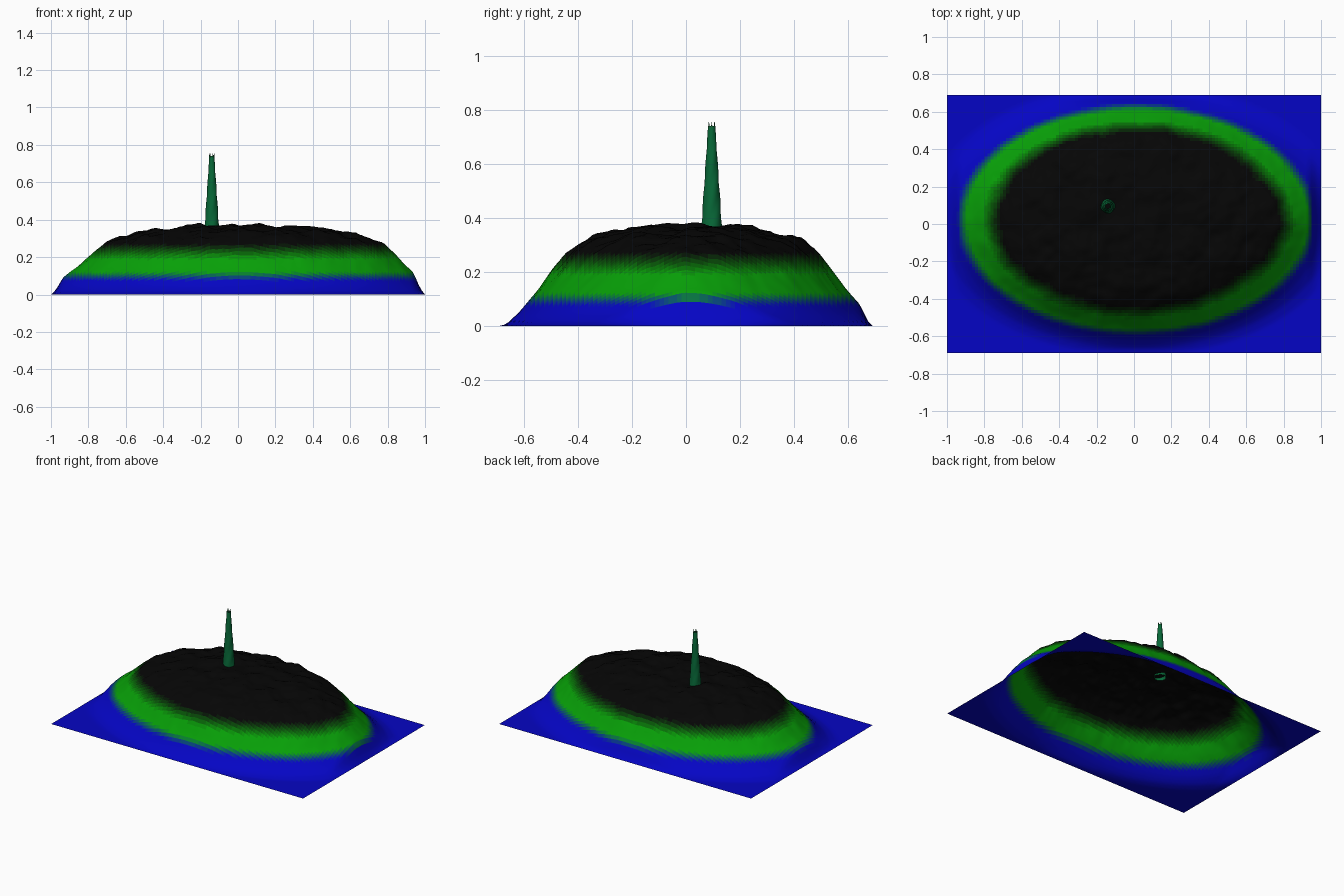
import bpy, bmesh
from math import sin, cos, pi, hypot
from mathutils import Vector, noise

if "Cube" in bpy.data.objects:
    bpy.data.objects.remove(bpy.data.objects["Cube"])

TX, TY = -0.14, 0.095          # tower position
BLUE, GREEN, BLACK = (0.02, 0.02, 0.77), (0.03, 0.63, 0.03), (0.022, 0.022, 0.022)


def material(name, rgb):
    # colours are given as seen on screen and converted to linear
    m = bpy.data.materials.new(name)
    lin = [c / 12.92 if c < 0.04 else ((c + 0.055) / 1.055) ** 2.4 for c in rgb]
    m.diffuse_color = (*lin, 1)
    m.use_nodes = True
    m.node_tree.nodes["Principled BSDF"].inputs["Base Color"].default_value = m.diffuse_color
    return m


def mix(a, b, t):
    return tuple(p + (q - p) * t for p, q in zip(a, b))


def interp(points, v):
    for (a, za), (b, zb) in zip(points, points[1:]):
        if v <= b:
            return za + (zb - za) * (v - a) / (b - a)
    return points[-1][1]


def make_object(name, bm, smooth=True):
    me = bpy.data.meshes.new(name)
    bm.to_mesh(me)
    bm.free()
    for p in me.polygons:
        p.use_smooth = smooth
    ob = bpy.data.objects.new(name, me)
    bpy.context.collection.objects.link(ob)
    return ob


# Island cross-section: elliptical radius -> height
PROFILE = [(0, 0.372), (0.3, 0.362), (0.5, 0.342), (0.62, 0.325), (0.7, 0.303),
           (0.77, 0.27), (0.87, 0.195), (0.94, 0.138), (1.0, 0.096),
           (1.07, 0.045), (1.13, 0.015), (1.2, 0.0)]


def height(x, y):
    r = hypot((x - 0.012) / 0.94, (y - 0.025) / 0.605)
    if x > 0:                       # bulge on the right-hand shoulder
        r -= 0.06 * x * max(0, 1 - abs(y) / 0.3) * max(0, 1 - abs(r - 0.8) / 0.25)
    z = interp(PROFILE, r)
    rough = noise.noise(Vector((x * 9, y * 9, 1.3))) * 0.022
    rough += noise.noise(Vector((x * 22, y * 22, 7.7))) * 0.012
    z += rough * min(1, max(0.0, (1.05 - r) / 0.4))
    edge = min((1 - abs(x)) / 0.06, (0.69 - abs(y)) / 0.04, 1)
    return max(0.0, z * edge)


# Island: open height-field sheet
NX, NY = 120, 84
bm = bmesh.new()
grid = [[bm.verts.new((x, y, height(x, y)))
         for x in (-1 + 2 * i / NX for i in range(NX + 1))]
        for y in (-0.69 + 1.38 * j / NY for j in range(NY + 1))]
STEPS = 10
for j in range(NY):
    for i in range(NX):
        f = bm.faces.new((grid[j][i], grid[j][i + 1], grid[j + 1][i + 1], grid[j + 1][i]))
        # colour band by height: water blue, grass green, rock black
        z = f.calc_center_median().z
        band = interp([(0, 0), (0.075, 0), (0.12, STEPS), (0.19, STEPS),
                       (0.27, 2 * STEPS), (1, 2 * STEPS)], z)
        f.material_index = round(band)
island = make_object("island", bm)
for k in range(2 * STEPS + 1):
    c = mix(BLUE, GREEN, k / STEPS) if k <= STEPS else mix(GREEN, BLACK, k / STEPS - 1)
    island.data.materials.append(material(f"ground_{k}", c))

# Tower: hollow tapered tube with spiral ridges
SIDES, RINGS = 24, 36
bm = bmesh.new()
rings = []
for k in range(RINGS + 1):
    t = k / RINGS
    ring = []
    for s in range(SIDES):
        a = 2 * pi * s / SIDES
        r = (0.039 - 0.026 * t) * (1 + 0.08 * abs(cos(2 * a - 10 * t)) - 0.04)
        ring.append(bm.verts.new((TX + r * cos(a), TY + r * sin(a), 0.345 + 0.395 * t)))
    rings.append(ring)
for lo, hi in zip(rings, rings[1:]):
    for s in range(SIDES):
        n = (s + 1) % SIDES
        bm.faces.new((lo[s], lo[n], hi[n], hi[s]))
tower = make_object("spiral_tower", bm)
tower.data.materials.append(material("tower_green", (0.03, 0.41, 0.22)))

# Crown: small prongs around the tower rim
bm = bmesh.new()
for s in range(6):
    a = 2 * pi * s / 6
    ret = bmesh.ops.create_cone(bm, segments=5, radius1=0.003, radius2=0.001,
                                depth=0.022, cap_ends=True)
    bmesh.ops.translate(bm, verts=ret["verts"],
                        vec=(TX + 0.012 * cos(a), TY + 0.012 * sin(a), 0.743))
crown = make_object("tower_crown", bm, smooth=False)
crown.data.materials.append(material("crown_green", (0.12, 0.36, 0.2)))
